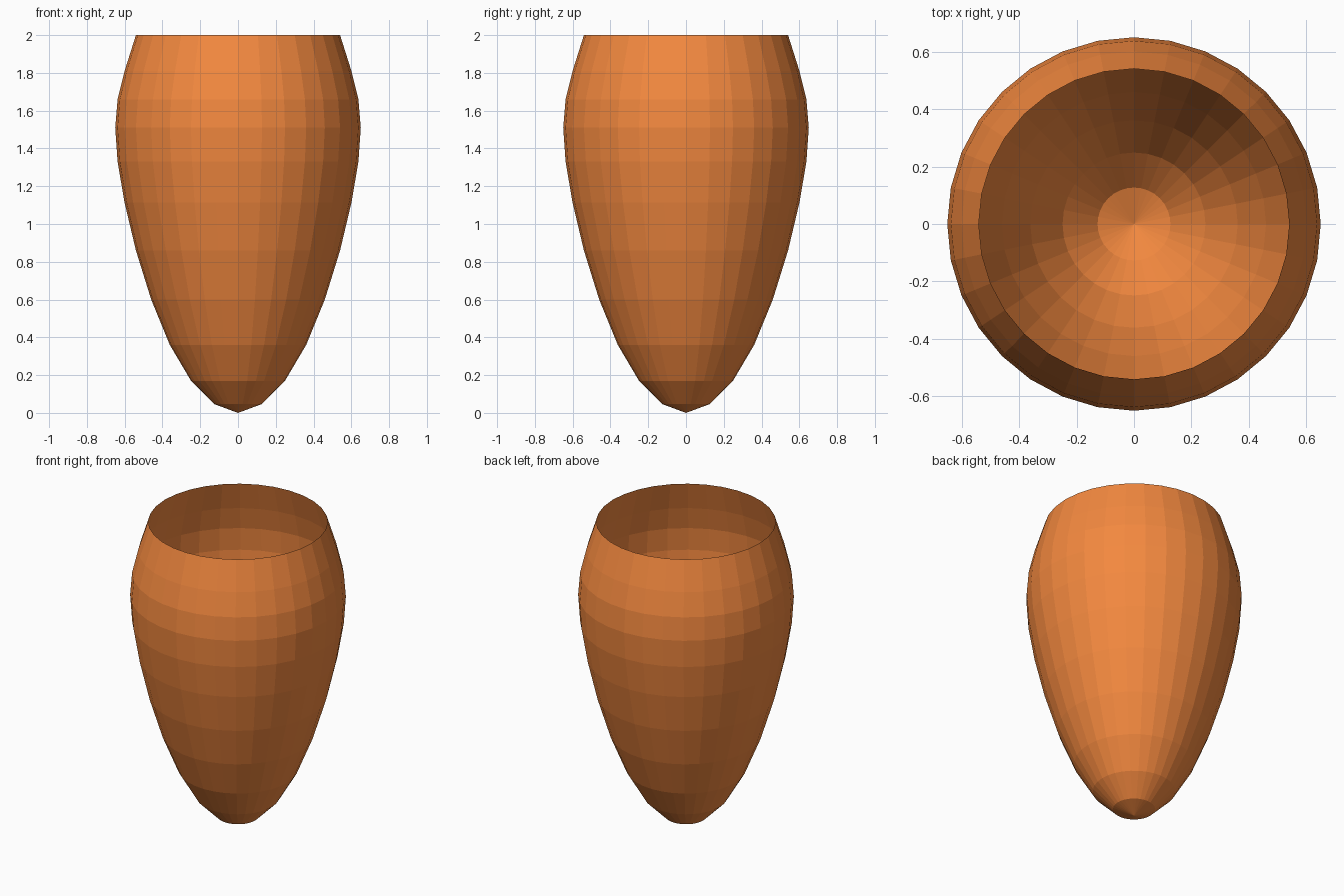
import bpy, bmesh
from math import sin, cos, pi, radians

if "Cube" in bpy.data.objects:
    bpy.data.objects.remove(bpy.data.objects["Cube"])

SIDES = 32
MAX_RADIUS = 0.65
# Ring heights above the tip; radii follow equal sphere steps
HEIGHTS = [0.047, 0.17, 0.36, 0.60, 0.86, 1.113, 1.33, 1.51, 1.66, 1.81, 2.0]

bm = bmesh.new()

# Pointed bottom and open-topped rings
tip = bm.verts.new((0, 0, 0))
rings = []
for k, z in enumerate(HEIGHTS, start=1):
    r = MAX_RADIUS * sin(radians(11.25 * k))
    rings.append([bm.verts.new((r * cos(2 * pi * i / SIDES), r * sin(2 * pi * i / SIDES), z))
                  for i in range(SIDES)])

# Tip fan and wall bands, facing outward
for i in range(SIDES):
    j = (i + 1) % SIDES
    bm.faces.new((tip, rings[0][j], rings[0][i]))
    for low, high in zip(rings, rings[1:]):
        bm.faces.new((low[i], low[j], high[j], high[i]))

mesh = bpy.data.meshes.new("cup_shell")
bm.to_mesh(mesh)
bm.free()
shell = bpy.data.objects.new("cup_shell", mesh)
bpy.context.collection.objects.link(shell)

# Orange surface
orange = bpy.data.materials.new("orange")
orange.diffuse_color = (0.9, 0.25, 0.05, 1)
orange.use_nodes = True
orange.node_tree.nodes["Principled BSDF"].inputs["Base Color"].default_value = orange.diffuse_color
mesh.materials.append(orange)
